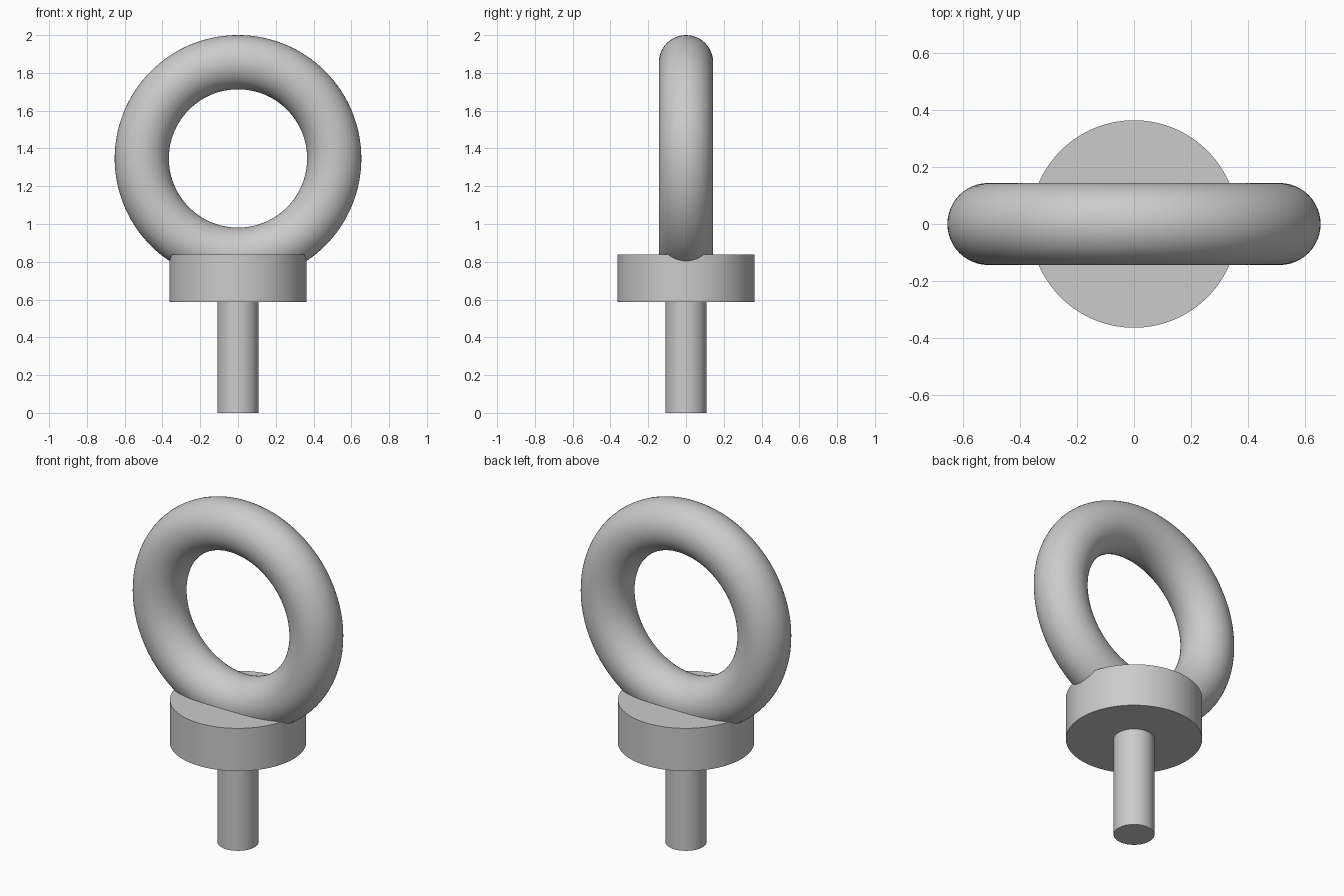
import bpy, bmesh, math

if "Cube" in bpy.data.objects:
    bpy.data.objects.remove(bpy.data.objects["Cube"])

RING_Z, RING_R, TUBE_R = 1.347, 0.5095, 0.1435
COLLAR_R, COLLAR_Z0, COLLAR_Z1 = 0.363, 0.587, 0.838
SHANK_R = 0.109


def lathe(name, profile, steps=128):
    """Revolve an (r, z) profile around the z axis."""
    bm = bmesh.new()
    verts = [bm.verts.new((r, 0, z)) for r, z in profile]
    edges = [bm.edges.new(pair) for pair in zip(verts, verts[1:])]
    bmesh.ops.spin(bm, geom=verts + edges, cent=(0, 0, 0), axis=(0, 0, 1),
                   angle=math.tau, steps=steps, use_merge=False)
    bmesh.ops.remove_doubles(bm, verts=bm.verts, dist=1e-5)
    bmesh.ops.recalc_face_normals(bm, faces=bm.faces)
    mesh = bpy.data.meshes.new(name)
    bm.to_mesh(mesh)
    bm.free()
    obj = bpy.data.objects.new(name, mesh)
    bpy.context.collection.objects.link(obj)
    return obj


# Shank and collar as one turned piece
bolt = lathe("eye_bolt", [(0, 0), (SHANK_R, 0), (SHANK_R, COLLAR_Z0),
                          (COLLAR_R, COLLAR_Z0), (COLLAR_R, COLLAR_Z1),
                          (0, COLLAR_Z1)])

# Lifting ring standing in the xz plane
bpy.ops.mesh.primitive_torus_add(major_radius=RING_R, minor_radius=TUBE_R,
                                 major_segments=128, minor_segments=48,
                                 location=(0, 0, RING_Z),
                                 rotation=(math.pi / 2, 0, 0))
ring = bpy.context.object
ring.name = "lifting_ring"

# Fuse the ring into the collar as one forged body
union = bolt.modifiers.new("fuse_ring", 'BOOLEAN')
union.operation = 'UNION'
union.solver = 'EXACT'
union.object = ring
bpy.ops.object.select_all(action='DESELECT')
bolt.select_set(True)
bpy.context.view_layer.objects.active = bolt
bpy.ops.object.modifier_apply(modifier=union.name)
bpy.data.objects.remove(ring)

# Smooth round surfaces, crisp machined edges
bpy.ops.object.shade_smooth_by_angle(angle=math.radians(25))
